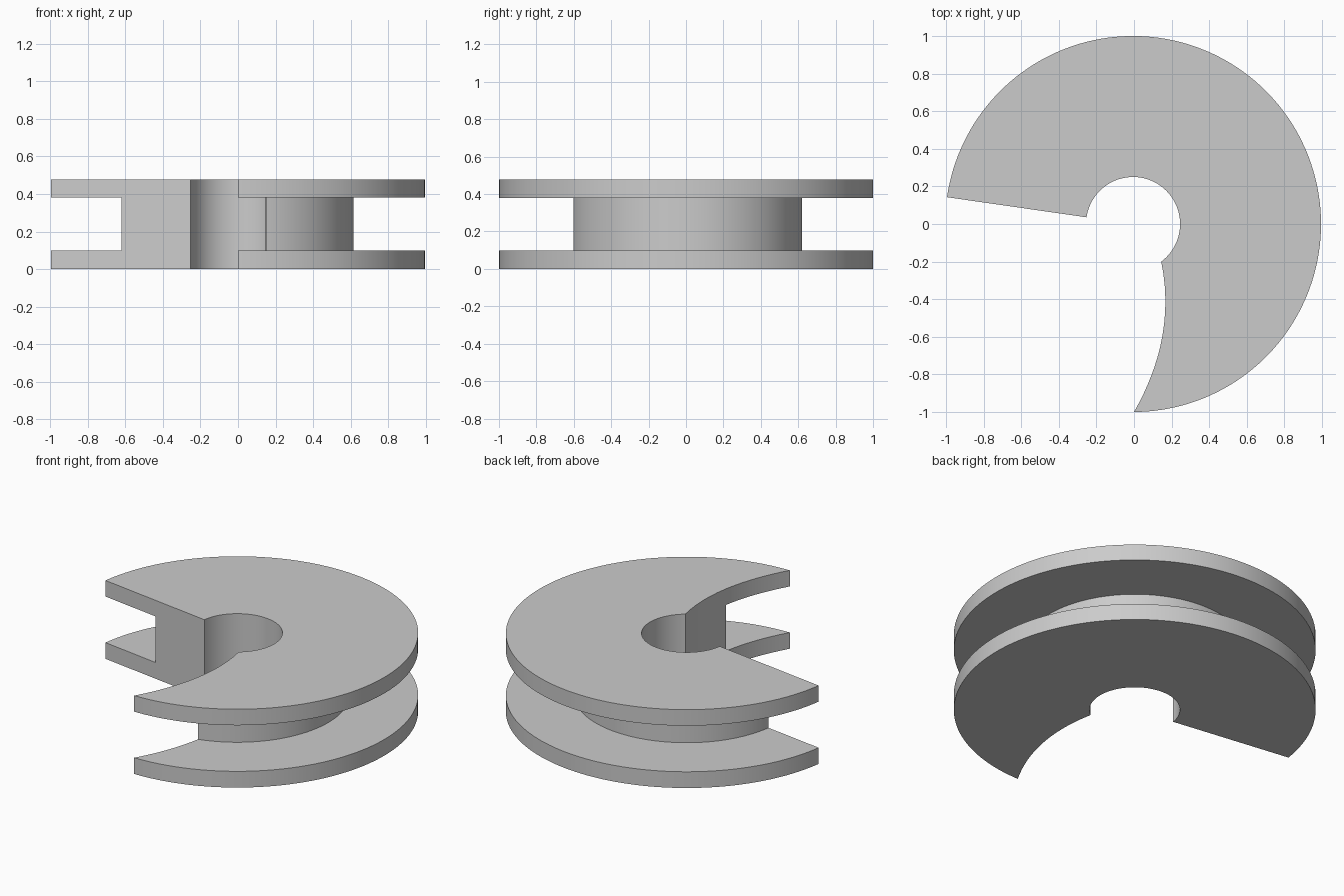
import bpy, bmesh, math

if "Cube" in bpy.data.objects:
    bpy.data.objects.remove(bpy.data.objects["Cube"])

CX = -0.005                        # axis of the disc
BORE, HUB, RIM = 0.25, 0.62, 1.0   # radii
LEVELS = [0.0, 0.099, 0.38, 0.478]  # lower flange, hub, upper flange
END = math.radians(171.8)          # straight radial cut
STEPS = 120
N_HUB, N_RIM = 6, 8                # radial divisions

radii = [BORE + (HUB - BORE) * i / N_HUB for i in range(N_HUB)]
radii += [HUB + (RIM - HUB) * i / N_RIM for i in range(N_RIM + 1)]


def cut_point(t):
    """Curved cut from bore to rim, relative to the axis."""
    x = 0.15 * (1 - t) ** 2 + 2 * 0.233 * t * (1 - t) + 0.005 * t * t
    return x, -0.2 - 0.8 * t


def start_angle(r):
    lo, hi = 0.0, 1.0
    for _ in range(40):
        mid = (lo + hi) / 2
        if math.hypot(*cut_point(mid)) < r:
            lo = mid
        else:
            hi = mid
    x, y = cut_point(lo)
    return math.atan2(y, x)


starts = [start_angle(r) for r in radii]
bm = bmesh.new()
verts = {}


def vert(s, i, k):
    if (s, i, k) not in verts:
        a = starts[i] + (END - starts[i]) * s / STEPS
        verts[s, i, k] = bm.verts.new((CX + radii[i] * math.cos(a),
                                       radii[i] * math.sin(a), LEVELS[k]))
    return verts[s, i, k]


def solid(i, k):
    """Cross-section: full-width flanges joined by a narrower hub."""
    return 0 <= k < 3 and 0 <= i < (N_HUB if k == 1 else len(radii) - 1)


def face(*keys):
    bm.faces.new([vert(*key) for key in keys])


for i in range(len(radii) - 1):
    for k in range(3):
        if not solid(i, k):
            continue
        # end faces of the opening
        for s in (0, STEPS):
            face((s, i, k), (s, i + 1, k), (s, i + 1, k + 1), (s, i, k + 1))
        for s in range(STEPS):
            # flange surfaces
            for dk, edge in ((-1, k), (1, k + 1)):
                if not solid(i, k + dk):
                    face((s, i, edge), (s, i + 1, edge),
                         (s + 1, i + 1, edge), (s + 1, i, edge))
            # bore, hub and rim walls
            for di, edge in ((-1, i), (1, i + 1)):
                if not solid(i + di, k):
                    face((s, edge, k), (s + 1, edge, k),
                         (s + 1, edge, k + 1), (s, edge, k + 1))

bmesh.ops.recalc_face_normals(bm, faces=bm.faces[:])
mesh = bpy.data.meshes.new("slotted_spool")
bm.to_mesh(mesh)
bm.free()

grey = bpy.data.materials.new("light grey")
grey.diffuse_color = (0.6, 0.6, 0.6, 1)
grey.use_nodes = True
grey.node_tree.nodes["Principled BSDF"].inputs["Base Color"].default_value = grey.diffuse_color
mesh.materials.append(grey)

spool = bpy.data.objects.new("slotted_spool", mesh)
bpy.context.collection.objects.link(spool)
bpy.context.view_layer.objects.active = spool
spool.select_set(True)
bpy.ops.object.shade_smooth_by_angle(angle=math.radians(30))
